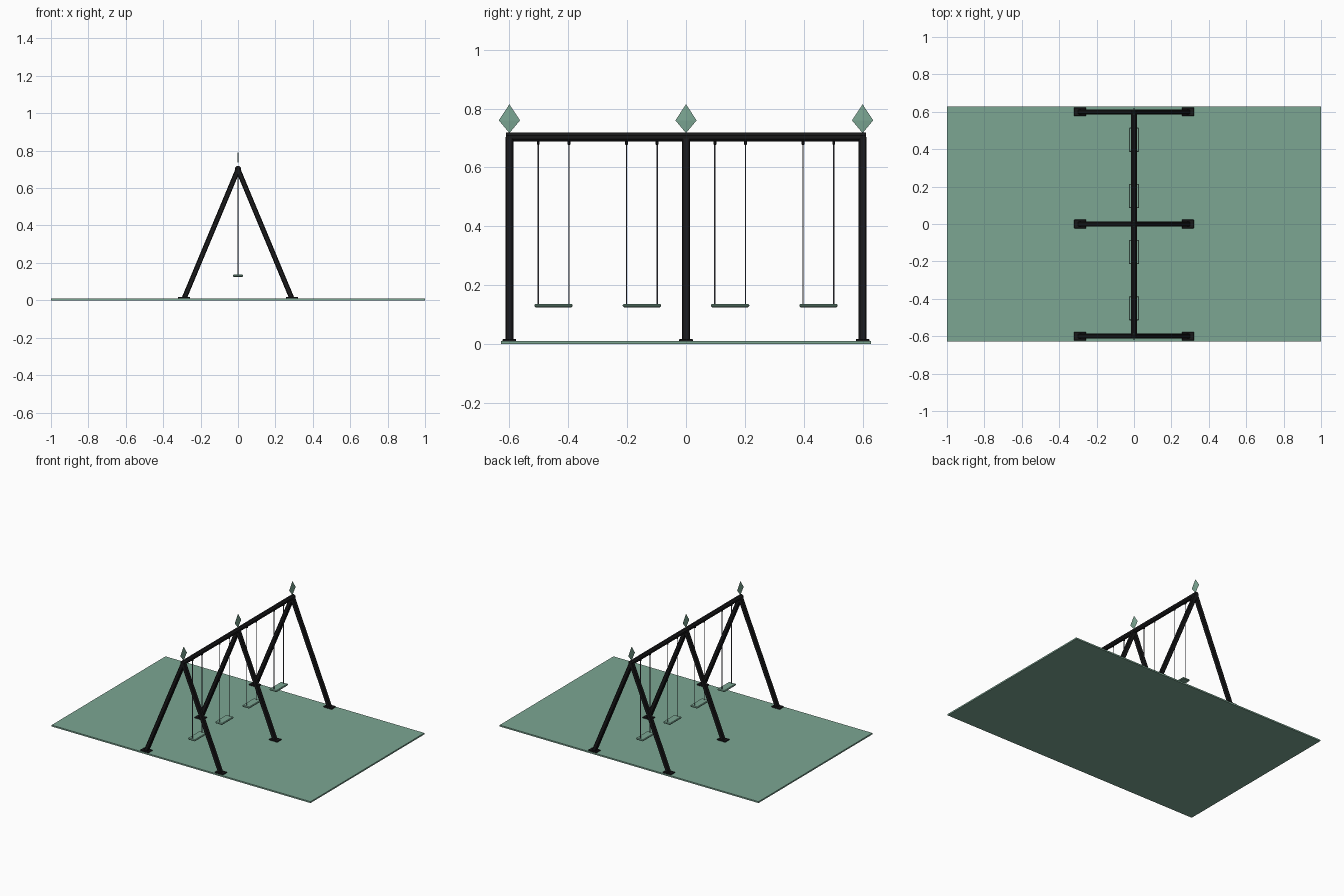
import bpy, bmesh, math
from mathutils import Vector

if "Cube" in bpy.data.objects:
    bpy.data.objects.remove(bpy.data.objects["Cube"])


def material(name, rgb):
    m = bpy.data.materials.new(name)
    m.diffuse_color = (*rgb, 1)
    m.use_nodes = True
    m.node_tree.nodes["Principled BSDF"].inputs["Base Color"].default_value = m.diffuse_color
    return m


GREEN = material("sage green", (0.20, 0.38, 0.29))
BLACK = material("frame black", (0.009, 0.009, 0.010))
ROPE = material("rope grey", (0.10, 0.10, 0.13))


def make(name, bm, mat):
    bmesh.ops.recalc_face_normals(bm, faces=bm.faces)
    me = bpy.data.meshes.new(name)
    bm.to_mesh(me)
    bm.free()
    me.materials.append(mat)
    ob = bpy.data.objects.new(name, me)
    bpy.context.collection.objects.link(ob)
    return ob


def box(name, centre, size, mat, bevel=0):
    bm = bmesh.new()
    bmesh.ops.create_cube(bm, size=1)
    bmesh.ops.scale(bm, vec=size, verts=bm.verts)
    if bevel:
        bmesh.ops.bevel(bm, geom=bm.edges[:], offset=bevel, segments=1, affect='EDGES')
    bmesh.ops.translate(bm, vec=centre, verts=bm.verts)
    return make(name, bm, mat)


def prism(name, section, a, b, mat):
    """Sweep a section (u along world y or x, v across) straight from a to b."""
    a, b = Vector(a), Vector(b)
    d = (b - a).normalized()
    u = Vector((0, 1, 0)) if abs(d.y) < 0.9 else Vector((1, 0, 0))
    v = d.cross(u)
    bm = bmesh.new()
    rings = [[bm.verts.new(p + u * s + v * t) for s, t in section] for p in (a, b)]
    n = len(section)
    for i in range(n):
        j = (i + 1) % n
        bm.faces.new((rings[0][i], rings[0][j], rings[1][j], rings[1][i]))
    bm.faces.new(rings[0])
    bm.faces.new(rings[1])
    return make(name, bm, mat)


def ngon(r, n):
    return [(r * math.cos(math.tau * (i + .5) / n), r * math.sin(math.tau * (i + .5) / n))
            for i in range(n)]


H, C = 0.0135, 0.004
TUBE = [(H, H - C), (H - C, H), (C - H, H), (-H, H - C),
        (-H, C - H), (C - H, -H), (H - C, -H), (H, C - H)]

# safety mat
box("ground_mat", (0, 0, 0.005), (2, 1.256, 0.01), GREEN)

# top beam
prism("top_beam", ngon(0.0165, 8), (0, -0.612, 0.703), (0, 0.612, 0.703), BLACK)

for y in (-0.6, 0, 0.6):
    # A-frame legs, trimmed where they meet, with foot plates
    for s in (-1, 1):
        leg = prism("frame_leg", TUBE, (s * 0.290, y, 0.005), (0, y, 0.700), BLACK)
        bm = bmesh.new()
        bm.from_mesh(leg.data)
        bmesh.ops.bisect_plane(bm, geom=bm.verts[:] + bm.edges[:] + bm.faces[:],
                               plane_co=(0, 0, 0.012), plane_no=(0, 0, 1), clear_inner=True)
        bm.to_mesh(leg.data)
        bm.free()
        box("foot_plate", (s * 0.288, y, 0.0135), (0.064, 0.046, 0.009), BLACK, 0.002)

    # thin kite-shaped finial
    bm = bmesh.new()
    top, low = bm.verts.new((0, y, 0.815)), bm.verts.new((0, y, 0.717))
    ring = [bm.verts.new(p) for p in
            ((0.003, y, 0.76), (0, y + 0.036, 0.76), (-0.003, y, 0.76), (0, y - 0.036, 0.76))]
    for i in range(4):
        bm.faces.new((ring[i], ring[(i + 1) % 4], top))
        bm.faces.new((ring[(i + 1) % 4], ring[i], low))
    make("finial", bm, GREEN)

for y in (-0.45, -0.15, 0.15, 0.45):
    # seat: thin slab with chamfered rim
    box("seat", (0, y, 0.131), (0.056, 0.13, 0.012), GREEN, 0.004)
    # ropes and hangers
    for d in (-0.052, 0.052):
        prism("rope", ngon(0.0024, 6), (0, y + d, 0.13), (0, y + d, 0.69), ROPE)
        box("hanger", (0, y + d, 0.684), (0.010, 0.010, 0.014), BLACK, 0.002)
